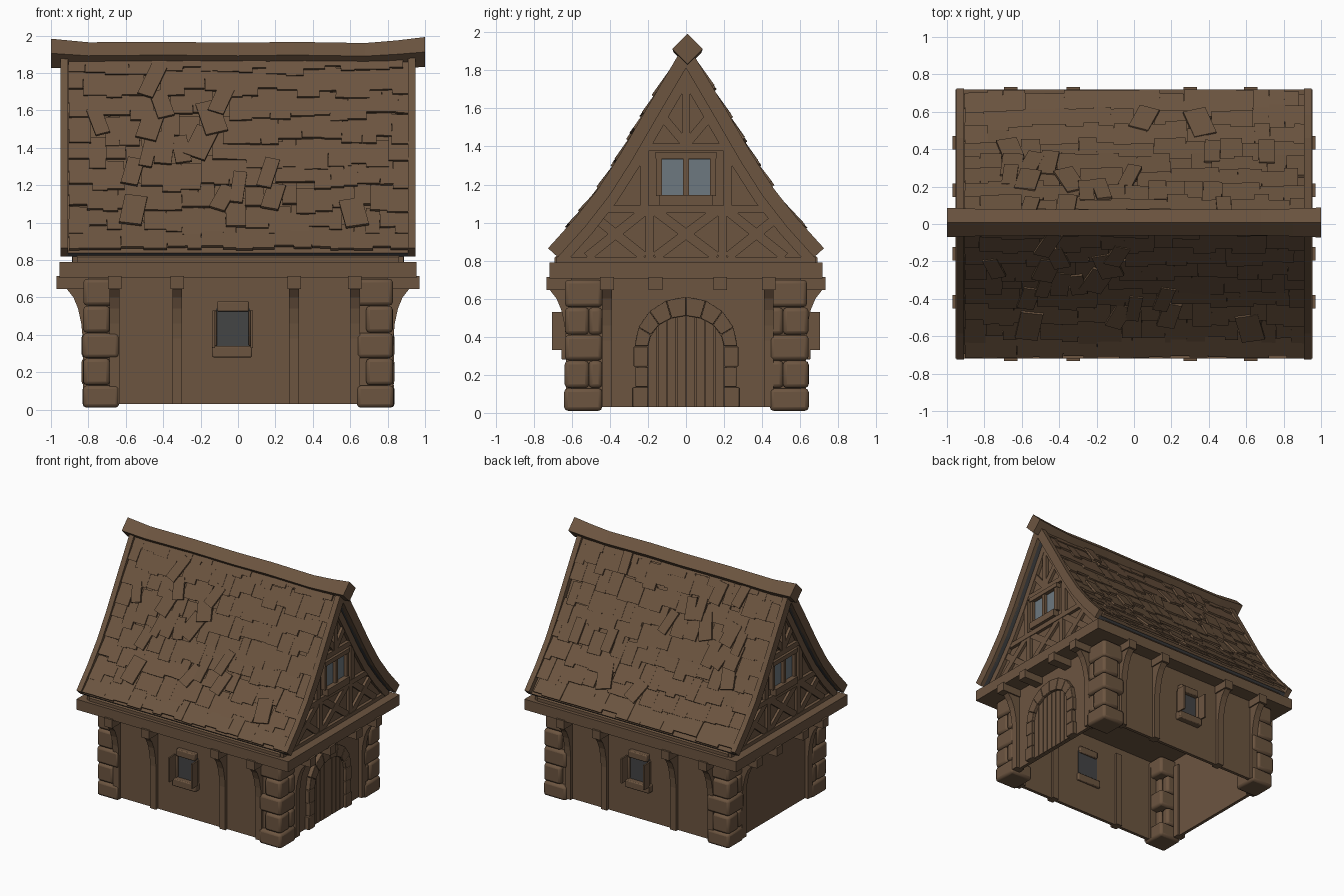
import bpy, bmesh, math, random
from mathutils import Vector, Matrix

if "Cube" in bpy.data.objects:
    bpy.data.objects.remove(bpy.data.objects["Cube"])
random.seed(4)


def mat(name, col):
    m = bpy.data.materials.new(name)
    m.diffuse_color = (*col, 1)
    m.use_nodes = True
    m.node_tree.nodes["Principled BSDF"].inputs["Base Color"].default_value = m.diffuse_color
    return m


BROWN = mat("brown", (0.15, 0.09, 0.051))
GLASS = mat("pale_glass", (0.155, 0.19, 0.215))
DARK = mat("dark_slate", (0.057, 0.058, 0.06))


def finish(name, bm, mats=(BROWN,), bevel=0):
    bmesh.ops.recalc_face_normals(bm, faces=bm.faces)
    me = bpy.data.meshes.new(name)
    bm.to_mesh(me)
    bm.free()
    ob = bpy.data.objects.new(name, me)
    bpy.context.collection.objects.link(ob)
    for m in mats:
        me.materials.append(m)
    if bevel:
        b = ob.modifiers.new("bevel", 'BEVEL')
        b.width, b.segments = bevel, 2
        bpy.context.view_layer.objects.active = ob
        ob.select_set(True)
        bpy.ops.object.shade_smooth_by_angle(angle=math.radians(40))
        ob.select_set(False)
    return ob


def prism(bm, pts, a, b, place):
    """Extrude a 2D outline from depth a to b; place(u, v, depth) gives 3D."""
    lo = [bm.verts.new(place(u, v, a)) for u, v in pts]
    hi = [bm.verts.new(place(u, v, b)) for u, v in pts]
    n = len(pts)
    bm.faces.new(lo)
    bm.faces.new(hi[::-1])
    for i in range(n):
        bm.faces.new((lo[i], lo[(i + 1) % n], hi[(i + 1) % n], hi[i]))


def box(bm, x, y, z):
    prism(bm, [(x[0], y[0]), (x[1], y[0]), (x[1], y[1]), (x[0], y[1])],
          z[0], z[1], lambda u, v, d: (u, v, d))


def yz(u, v, d):
    return (d, u, v)


def end(s):     # outline in (y, z), depth measured outwards along x
    return lambda u, v, d: (s * d, u, v)


def strip(bm, p, q, w, a, b, place):
    """Straight timber of width w between two outline points."""
    p, q = Vector(p), Vector(q)
    n = Vector((p.y - q.y, q.x - p.x)).normalized() * w / 2
    prism(bm, [p + n, q + n, q - n, p - n], a, b, place)


# Roof half profile (y, z), from ridge to eave
ROOF = [Vector(p) for p in [(0, 1.95), (.2, 1.61), (.345, 1.36), (.46, 1.18), (.585, 1.02), (.725, .865)]]


def inset(d):
    """Whole roof line moved inwards by d, from -y eave to +y eave."""
    half = []
    for i, p in enumerate(ROOF):
        t = (ROOF[min(i + 1, 5)] - ROOF[max(i - 1, 0)]).normalized()
        half.append(Vector((0, p.y - d / t.x)) if i == 0 else p + Vector((t.y, -t.x)) * d)
    return [Vector((-p.x, p.y)) for p in half[:0:-1]] + half


def band(bm, d0, d1, a, b, place):
    prism(bm, inset(d0) + inset(d1)[::-1], a, b, place)


# Lower walls, hollow and open underneath
bm = bmesh.new()
for s in (-1, 1):
    box(bm, (-.8, .8), (s * .58, s * .605), (.03, .72))
    box(bm, (s * .775, s * .8), (-.58, .58), (.03, .72))
finish("walls", bm)

# Wall plate carrying the roof
bm = bmesh.new()
box(bm, (-.955, .955), (-.718, .718), (.705, .79))
finish("wall_plate", bm)

# Rounded corner stones, every other course split in two
bm = bmesh.new()
levels = [.01, .13, .275, .41, .555, .7]
for sx in (-1, 1):
    for sy in (-1, 1):
        for i in range(5):
            lx, ly = ((.2, .2), (.15, .13))[i % 2]
            o = random.uniform(-.006, .006)
            z = (levels[i] + .001, levels[i + 1] - .001)
            box(bm, (sx * (.835 - lx), sx * (.832 + o)), (sy * (.64 - ly), sy * (.64 + o)), z)
            if i % 2:
                box(bm, (sx * .7, sx * .828), (sy * .44, sy * .511), z)
finish("corner_stones", bm, bevel=.02)

# Wall posts with curved brackets, and beam heads above
posts, heads = bmesh.new(), bmesh.new()
curve = [(-.04, .03), (.03, .03), (.03, .38), (.038, .46), (.055, .54), (.08, .6), (.115, .645), (-.04, .645)]
for s in (-1, 1):
    for x in (-.66, -.325, .3, .625):
        prism(posts, curve, x - .026, x + .026, lambda u, v, d: (d, s * (.6 + u), v))
        box(heads, (x - .036, x + .036), (s * .58, s * .733), (.645, .715))
    for y in (-.415, -.16, .18, .435):
        if abs(y) > .3:
            prism(posts, curve, y - .026, y + .026, lambda u, v, d: (s * (.8 + u), d, v))
        box(heads, (s * .78, s * .97), (y - .036, y + .036), (.645, .715))
finish("posts", posts)
finish("beam_heads", heads)

# Arched plank door on the right end
bm = bmesh.new()
for i in range(8):
    y0, y1 = -.2 + i * .05 + .002, -.2 + (i + 1) * .05 - .002
    top = [.34 + .17 * math.sqrt(max(0, 1 - (y / .205) ** 2)) for y in (y0, y1)]
    prism(bm, [(y0, .03), (y1, .03), (y1, top[1]), (y0, top[0])], .78, .812, yz)
finish("door", bm)

# Stone surround of the door
bm = bmesh.new()
for s in (-1, 1):
    for i in range(3):
        w, z = (.28, .265, .275)[i], .03 + i * .107
        prism(bm, [(s * .2, z), (s * w, z), (s * w, z + .105), (s * .2, z + .105)], .78, .835, yz)
for i in range(8):
    a, b = [math.pi * (i + k) / 8 for k in (.01, .99)]
    prism(bm, [(.2 * math.cos(a), .35 + .16 * math.sin(a)), (.27 * math.cos(a), .35 + .26 * math.sin(a)),
               (.27 * math.cos(b), .35 + .26 * math.sin(b)), (.2 * math.cos(b), .35 + .16 * math.sin(b))], .78, .835, yz)
finish("door_arch", bm, bevel=.004)

# Side windows: pane, surround and opened shutters
pane, frame, shut = bmesh.new(), bmesh.new(), bmesh.new()
for s, c in ((-1, -.027), (1, -.01)):
    box(pane, (c - .09, c + .09), (s * .576, s * .611), (.33, .54))
    box(frame, (c - .112, c + .102), (s * .56, s * .655), (.28, .34))
    box(frame, (c - .085, c + .085), (s * .56, s * .645), (.525, .58))
    for k in (-1, 1):
        box(frame, (c + k * .084, c + k * .098), (s * .6, s * .635), (.34, .53))
        box(shut, (c + k * .095, c + k * .108), (s * .63, s * .705), (.33, .53))
finish("side_window_panes", pane, (DARK,))
finish("side_window_frames", frame, bevel=.008)
finish("shutters", shut)

# Gable body filling the space under the roof
bm = bmesh.new()
prism(bm, [(-.69, .78), (-.69, .815)] + inset(.068)[1:-1] + [(.69, .815), (.69, .78)], -.86, .86, yz)
finish("gable_walls", bm)

# Gable timbers and windows on both ends
tim, pane, frame = bmesh.new(), bmesh.new(), bmesh.new()
for s in (-1, 1):
    e = end(s)
    band(tim, .065, .12, .85, .887, e)
    for p, q, w in [((-.68, .805), (.68, .805), .03), ((-.5, 1.07), (.5, 1.07), .04),
                    ((-.29, 1.395), (.29, 1.395), .04), ((0, 1.4), (0, 1.83), .04)]:
        strip(tim, p, q, w, .85, .885, e)
    for k in (-1, 1):
        for p, q in [((.22, 1.07), (.22, 1.4)), ((.19, .81), (.19, 1.07)), ((0, 1.41), (.16, 1.6))]:
            strip(tim, (k * p[0], p[1]), (k * q[0], q[1]), .045, .85, .882, e)
    for c, h in ((-.37, .15), (0, .16), (.37, .15)):
        for k in (-1, 1):
            strip(tim, (c - k * h, .82), (c + k * h, 1.06), .05, .85, .88 + k * .001, e)
    strip(pane, (-.13, 1.24), (.13, 1.24), .19, .86, .869, e)
    strip(frame, (-.16, 1.353), (.16, 1.353), .035, .85, .9, e)
    strip(frame, (-.14, 1.118), (.14, 1.118), .055, .85, .91, e)
    for y, w in ((-.142, .03), (0, .03), (.142, .03)):
        strip(frame, (y, 1.14), (y, 1.34), w, .85, .893, e)
finish("gable_timbers", tim)
finish("gable_panes", pane, (GLASS,))
finish("gable_window_frames", frame)

# Roof boarding, slate coloured underneath
bm = bmesh.new()
band(bm, .04, .07, -.92, .92, yz)
roof = finish("roof_boards", bm, (BROWN, DARK))
for p in roof.data.polygons:
    p.material_index = int(p.normal.z < -.2 and abs(p.normal.y) < .95)

# Bargeboards along the gable edges
bm = bmesh.new()
for s in (-1, 1):
    band(bm, 0, .07, .908, .95, end(s))
finish("bargeboards", bm)


def along(dist):
    """Point and direction on the roof line at a distance from the ridge."""
    for p, q in zip(ROOF, ROOF[1:]):
        if dist <= (q - p).length or q == ROOF[-1]:
            return p + (q - p).normalized() * dist, (q - p).normalized()
        dist -= (q - p).length


# Uneven shingles, laid row by row
bm = bmesh.new()
for s in (-1, 1):
    for row in range(9):
        x = -.905
        while x < .87:
            w = min(random.uniform(.07, .13), .91 - x)
            low = min(.15 + row * .145 + random.uniform(-.035, .035), 1.305)
            length = min(random.uniform(.17, .21), low - .03)
            loose = random.random() < (.35 if x < 0 and 0 < row < 5 else .12) and 0 < row < 8 and abs(x) < .8
            ang = random.uniform(-.4, .4) if loose else random.uniform(-.02, .02)
            p, t = along(low - length / 2)
            n = Vector((-t.y, t.x))
            rot = Matrix.Rotation(ang, 2)
            lift = -.034 + (.022 if loose else random.uniform(0, .006))

            def place(u, v, d):
                r = rot @ Vector((u, v))
                h = p + t * r.y + n * (d + lift + .09 * r.y)
                return (x + w / 2 + r.x, s * h.x, h.y)
            prism(bm, [(-w / 2, -length / 2), (w / 2, -length / 2),
                       (w / 2, length / 2), (-w / 2, length / 2)], 0, .016, place)
            x += w
finish("shingles", bm)

# Sagging ridge beam, a square bar set on its corner
bm = bmesh.new()
rings = []
for x, z, r in [(-1, 1.905, .078), (-.8, 1.892, .072), (-.4, 1.896, .07), (0, 1.892, .07),
                (.3, 1.896, .07), (.68, 1.89, .07), (.85, 1.9, .074), (1, 1.912, .08)]:
    rings.append([bm.verts.new((x, .008 + r * c, z + r * d)) for c, d in ((1, 0), (0, 1), (-1, 0), (0, -1))])
for a, b in zip(rings, rings[1:]):
    for i in range(4):
        bm.faces.new((a[i], a[(i + 1) % 4], b[(i + 1) % 4], b[i]))
bm.faces.new(rings[0])
bm.faces.new(rings[-1])
finish("ridge_beam", bm)
